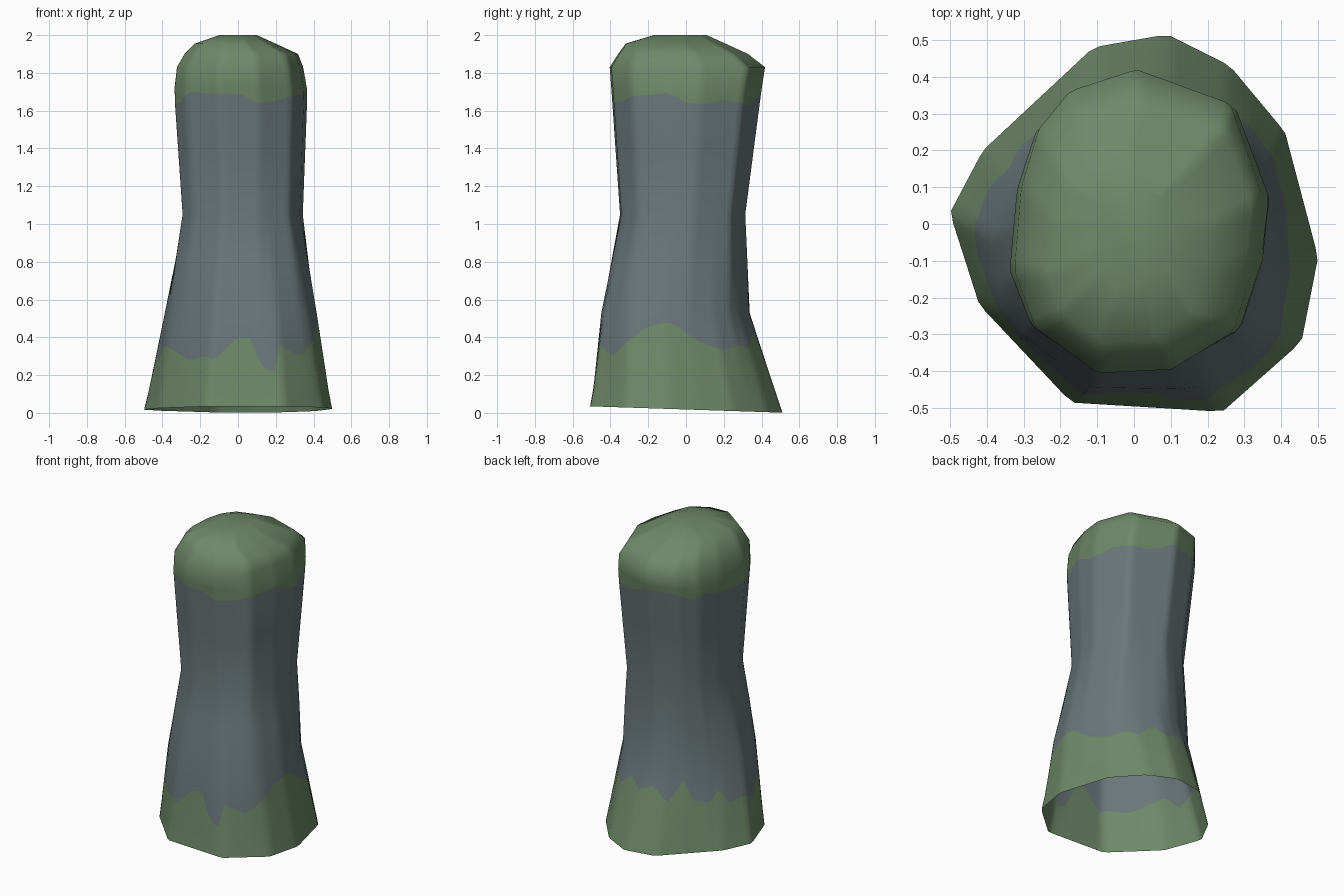
import bpy, bmesh, math, random

if "Cube" in bpy.data.objects:
    bpy.data.objects.remove(bpy.data.objects["Cube"])
random.seed(4)
N = 96  # columns around the pillar

BASE = [(.5, -.09), (.41, .25), (.26, .43), (.09, .515), (-.11, .48), (-.41, .2),
        (-.5, .03), (-.42, -.22), (-.17, -.485), (.24, -.51), (.455, -.32)]
HEAD = [(.37, .08), (.28, .33), (.01, .425), (-.18, .365), (-.27, .26), (-.32, .1),
        (-.34, -.13), (-.28, -.29), (-.1, -.415), (.11, -.405), (.29, -.3), (.35, -.1)]
# height, blend base->head outline, x min, x max, y min, y max
SECTIONS = [(0, 0, -.5, .5, -.51, .515), (.53, .4, -.395, .425, -.455, .345),
            (1.05, 1, -.295, .345, -.35, .315), (1.7, 1, -.34, .37, -.395, .4),
            (1.83, 1, -.325, .347, -.405, .42), (1.9, 1, -.285, .32, -.36, .33),
            (1.955, 1, -.23, .2, -.32, .21), (2.0, 1, -.1, .1, -.17, .11)]
# moss edge heights by angle in degrees
LOW = [(0, .46), (14, .38), (32, .33), (50, .36), (58, .33), (70, .42), (82, .36), (95, .4),
       (108, .31), (120, .44), (130, .32), (145, .3), (152, .38), (162, .28), (175, .31),
       (188, .26), (200, .36), (215, .33), (230, .28), (247, .3), (253, .28), (268, .4),
       (277, .4), (284, .26), (292, .2), (296, .36), (312, .3), (322, .36), (336, .45),
       (352, .48), (360, .46)]


def lerp(a, b, t):
    return a + (b - a) * t


def table(pts, x):
    for a, b in zip(pts, pts[1:]):
        if x <= b[0]:
            t = max(0, (x - a[0]) / (b[0] - a[0]))
            return [lerp(p, q, t) for p, q in zip(a, b)]
    return list(pts[-1])


def normalised(pts):
    xs, ys = zip(*pts)
    return [((x - (max(xs) + min(xs)) / 2) / (max(xs) - min(xs)) * 2,
             (y - (max(ys) + min(ys)) / 2) / (max(ys) - min(ys)) * 2) for x, y in pts]


def ray(pts, ang):
    """Distance from the centre to the polygon outline."""
    c, s = math.cos(ang), math.sin(ang)
    for (ax, ay), (bx, by) in zip(pts, pts[1:] + pts[:1]):
        dx, dy = bx - ax, by - ay
        den = c * dy - s * dx
        if abs(den) < 1e-9:
            continue
        r = (ax * dy - ay * dx) / den
        t = (ax * s - ay * c) / den
        if r > 0 and -1e-6 <= t <= 1 + 1e-6:
            return r
    return 1


base, head = normalised(BASE), normalised(HEAD)


def point(ang, z):
    _, k, x0, x1, y0, y1 = table(SECTIONS, z)
    r = lerp(ray(base, ang), ray(head, ang), k)
    x = (x0 + x1) / 2 + r * math.cos(ang) * (x1 - x0) / 2
    y = (y0 + y1) / 2 + r * math.sin(ang) * (y1 - y0) / 2
    if z == 0:
        z = max(0, .018 - .033 * y)  # slightly tilted open foot
    return x, y, z


def material(name, col):
    m = bpy.data.materials.new(name)
    m.diffuse_color = (*col, 1)
    m.use_nodes = True
    m.node_tree.nodes["Principled BSDF"].inputs["Base Color"].default_value = m.diffuse_color
    return m


# ragged upper moss edge
steps = [1.67 + random.uniform(-.045, .035) for _ in range(24)]
high = [(i * 15, steps[i % 24]) for i in range(25)]

# pillar shell: rows follow the moss edges so colours split cleanly
bm = bmesh.new()
rows = [0, .12, 'low', .53, .8, 1.05, 1.4, 'high', 1.72, 1.83, 1.9, 1.955, 2.0]
rings = []
for row in rows:
    ring = []
    for i in range(N):
        deg = i * 360 / N
        z = row
        if row == 'low':
            z = table(LOW, deg)[1]
        elif row == 'high':
            z = table(high, deg)[1]
        ring.append(bm.verts.new(point(math.radians(deg), z)))
    rings.append(ring)
lo, hi = rows.index('low'), rows.index('high')
for k in range(len(rows) - 1):
    for i in range(N):
        j = (i + 1) % N
        f = bm.faces.new((rings[k][i], rings[k][j], rings[k + 1][j], rings[k + 1][i]))
        f.material_index = 0 if lo <= k < hi else 1
        f.smooth = True
# closed crown, open foot
top = bm.faces.new(rings[-1])
top.material_index = 1
top.smooth = True

me = bpy.data.meshes.new("stone_pillar")
bm.to_mesh(me)
bm.free()
me.materials.append(material("grey stone", (.145, .185, .195)))
me.materials.append(material("moss green", (.155, .25, .14)))
ob = bpy.data.objects.new("stone_pillar", me)
bpy.context.collection.objects.link(ob)
